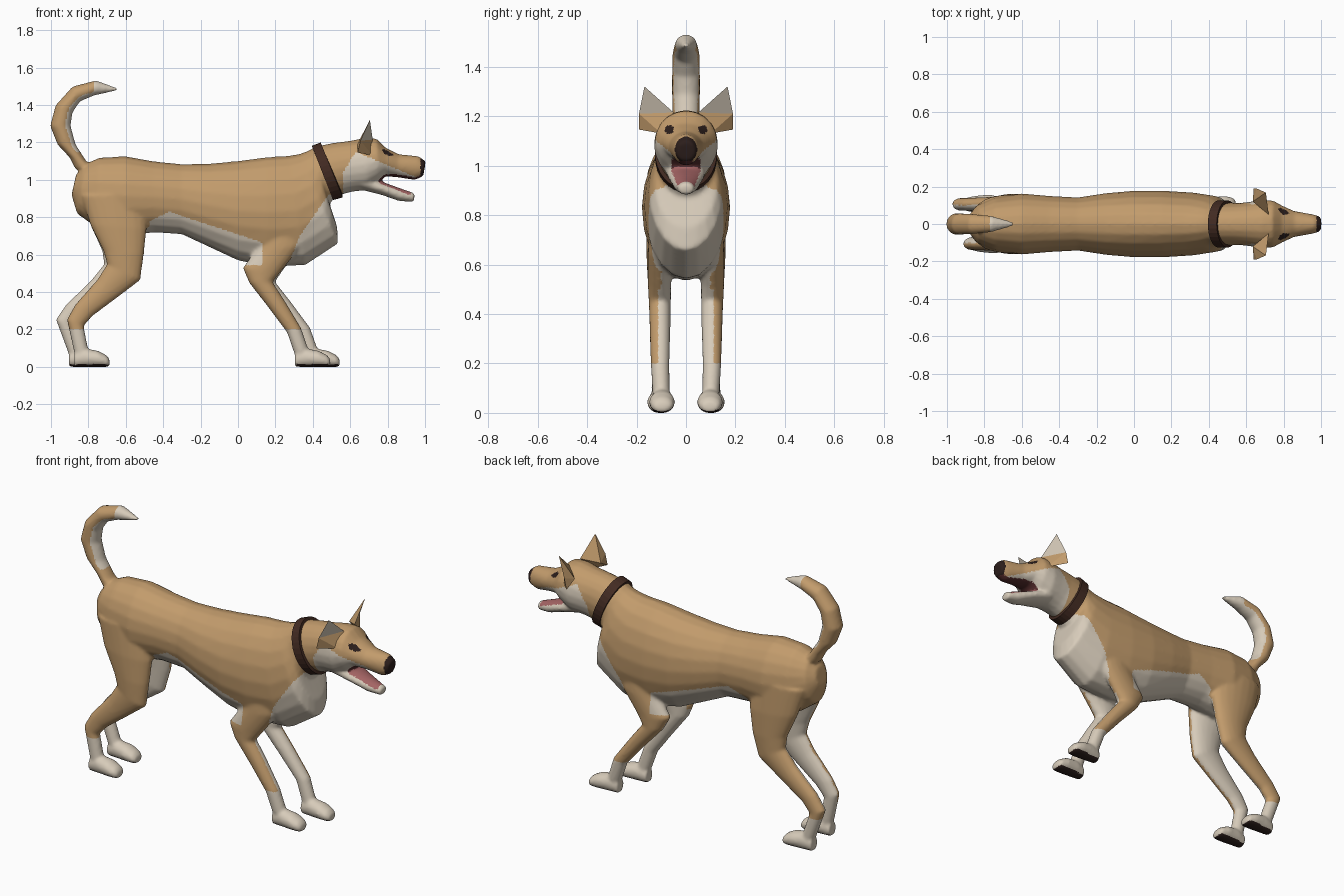
import bpy, bmesh, math
from mathutils import Vector


def material(name, rgb):
    m = bpy.data.materials.new(name)
    m.diffuse_color = (*rgb, 1)
    return m


COAT = material("tan_coat", (0.54, 0.33, 0.15))
CREAM = material("cream_fur", (0.68, 0.60, 0.49))
DARK = material("dark_nose_and_pads", (0.025, 0.013, 0.011))
MOUTH = material("dark_mouth", (0.09, 0.025, 0.025))
PINK = material("pink_tongue", (0.38, 0.13, 0.13))
LEATHER = material("brown_collar", (0.055, 0.024, 0.016))


def loft(bm, rings, n=20):
    """Skin elliptical rings: (ax, az, bx, bz, y, half width)."""
    loops = []
    for ax, az, bx, bz, y, hw in rings:
        loop = []
        for i in range(n):
            t = 2 * math.pi * i / n
            c, s = math.cos(t) / 2, math.sin(t)
            loop.append(bm.verts.new(((ax + bx) / 2 + c * (ax - bx), y + s * hw,
                                      (az + bz) / 2 + c * (az - bz))))
        loops.append(loop)
    faces = [bm.faces.new(loops[0]), bm.faces.new(loops[-1])]
    for p, q in zip(loops, loops[1:]):
        for i in range(n):
            j = (i + 1) % n
            faces.append(bm.faces.new((p[i], p[j], q[j], q[i])))
    bmesh.ops.recalc_face_normals(bm, faces=faces)


def make_object(name, bm, mats):
    me = bpy.data.meshes.new(name)
    bm.to_mesh(me)
    bm.free()
    for m in mats:
        me.materials.append(m)
    ob = bpy.data.objects.new(name, me)
    bpy.context.collection.objects.link(ob)
    return ob


# torso, neck and head: top x,z  bottom x,z  half width
TRUNK = [
    (-.865, 1.03, -.89, .92, .05), (-.82, 1.085, -.86, .82, .10),
    (-.74, 1.12, -.75, .74, .142), (-.6, 1.127, -.6, .70, .163),
    (-.45, 1.10, -.45, .72, .15), (-.3, 1.085, -.3, .71, .142),
    (-.15, 1.088, -.15, .64, .165), (0, 1.102, 0, .57, .178),
    (.15, 1.122, .16, .535, .178), (.27, 1.13, .36, .545, .168),
    (.33, 1.14, .535, .66, .15), (.37, 1.155, .53, .75, .132),
    (.40, 1.17, .49, .87, .118), (.44, 1.185, .52, .912, .112),
    (.52, 1.20, .60, .935, .112), (.60, 1.21, .63, .94, .118),
    (.68, 1.226, .69, .945, .13), (.74, 1.222, .75, .985, .125),
    (.79, 1.172, .79, 1.02, .10), (.86, 1.138, .85, 1.015, .07),
    (.965, 1.128, .945, 1.0, .052), (1.004, 1.10, .99, 1.02, .04)]
JAW = [(.66, 1.04, .67, .945, .09), (.78, .988, .77, .92, .072),
       (.87, .955, .86, .888, .052), (.945, .93, .94, .882, .03)]
# tail: outer x,z  inner x,z  half width
TAIL = [
    (-.87, 1.06, -.76, 1.06, .05), (-.90, 1.12, -.81, 1.10, .05),
    (-.965, 1.19, -.868, 1.19, .054), (-1.005, 1.29, -.895, 1.29, .057),
    (-.975, 1.40, -.885, 1.36, .057), (-.885, 1.50, -.845, 1.42, .054),
    (-.76, 1.533, -.77, 1.452, .044), (-.64, 1.49, -.65, 1.478, .01)]
# legs: front x,z  back x,z  y  half width
FORE = [
    (.37, .80, .14, .82, .095, .05), (.34, .65, .09, .62, .105, .05),
    (.23, .51, .025, .53, .107, .047), (.185, .455, .06, .45, .106, .045),
    (.25, .355, .165, .315, .105, .042), (.337, .21, .262, .185, .105, .038),
    (.378, .09, .305, .06, .1, .035)]
HIND = [
    (-.5, .92, -.84, .92, .085, .07), (-.488, .74, -.79, .76, .10, .062),
    (-.503, .6, -.72, .62, .107, .052), (-.522, .465, -.70, .55, .107, .046),
    (-.64, .375, -.755, .465, .106, .04), (-.775, .275, -.87, .335, .105, .035),
    (-.825, .22, -.915, .255, .105, .034), (-.80, .09, -.87, .05, .105, .035)]
PAW = [(.305, .08, .305, 0, .034), (.36, .10, .36, 0, .046),
       (.43, .088, .44, 0, .053), (.475, .065, .48, 0, .045),
       (.492, .045, .495, .006, .03)]


def fore_shift(z):
    return .05 * min(1, max(0, (.55 - z) / .35))


def hind_shift(z):
    return -.06 * max(0, 1 - abs(z - .26) / .4)


bm = bmesh.new()
for part in (TRUNK, JAW, TAIL):
    loft(bm, [(a, b, c, d, 0, w) for a, b, c, d, w in part])
for side in (-1, 1):
    for leg, shift, paw_dx, y in ((FORE, fore_shift, 0, .097), (HIND, hind_shift, -1.18, .105)):
        far = 1 if side > 0 else 0
        loft(bm, [(a + far * shift(b), b, c + far * shift(d), d, side * yy, w)
                  for a, b, c, d, yy, w in leg])
        dx = paw_dx + far * shift(.05)
        loft(bm, [(a + dx, b, c + dx, d, side * y, w) for a, b, c, d, w in PAW])
dog = make_object("dog_body", bm, [])

# blend all the lofts into one skin
rm = dog.modifiers.new("blend", 'REMESH')
rm.mode = 'VOXEL'
rm.voxel_size = .009
sm = dog.modifiers.new("soften", 'SMOOTH')
sm.factor = .5
sm.iterations = 6
dg = bpy.context.evaluated_depsgraph_get()
skin = bpy.data.meshes.new_from_object(dog.evaluated_get(dg))
if len(skin.polygons) > 100:
    dog.modifiers.clear()
    dog.data = skin
me = dog.data
me.materials.clear()
for m in (COAT, CREAM, DARK, MOUTH, PINK):
    me.materials.append(m)
low = min(v.co.z for v in me.vertices)
for v in me.vertices:
    v.co.z -= low


def fur(c, n):
    """Marking for a face with centre c and normal n."""
    x, y, z = c
    ay, out = abs(y), n.y * (1 if y > 0 else -1)
    if z < .015 and n.z < -.6:                                   # pads
        return 2
    if x > .56 and z > .85:                                      # head
        if x > .72 and math.hypot(ay - .068, z - 1.146) < .018:
            return 2
        if x > .976 and z > 1.02:
            return 2
        if x > .74 and z < 1.035 and ay < .06 - (x - .75) * .15:
            if n.z > .35 and x < .925:
                return 4
            if (n.z < -.65 and z > .985) or (n.x > .5 and x < .82):
                return 3
        edge = 1.15 - .42 * (x - .63) if x > .63 else 1.15 - 1.6 * (.63 - x)
        return 1 if z < edge else 0
    if x < -.6 and z > 1.13:                                     # tail
        if x > -.77:
            return 1
        d = Vector((-.78 - x, 0, 1.31 - z)).normalized()
        return 1 if z > 1.15 and n.dot(d) > .5 else 0
    if z < .2:                                                   # feet
        return 1
    if x < -.47:                                                 # hind legs
        if z < .5:
            return 1 if ay < .1 else 0
        return 1 if z < .75 and (out < -.2 or ay < .085) else 0
    if z < .5:                                                   # forelegs
        return 1 if ay < .115 else 0
    chest = .33 + (z - .7) * (.7 if z > .7 else .4)
    if z < .92 and x > chest:
        return 1
    if x < .13:                                                  # belly
        edge = .83 - .33 * (x + .37) if x > -.37 else .83 + .5 * (x + .37)
        return 1 if .545 < z < edge or ay < .08 and z < edge else 0
    return 1 if z < .68 and ay < .1 else 0                       # between forelegs


for p in me.polygons:
    p.material_index = fur(p.center, p.normal)
    p.use_smooth = True

# collar
bm = bmesh.new()
loft(bm, [(.398, 1.172, .508, .905, 0, .118), (.395, 1.182, .508, .892, 0, .126),
          (.442, 1.2, .56, .906, 0, .126), (.445, 1.19, .56, .92, 0, .116)], 32)
collar = make_object("collar", bm, [LEATHER])

# ears: cream inside, tan back
for side, label in ((-1, "right"), (1, "left")):
    bm = bmesh.new()
    pts = [(.72, .05, 1.215), (.655, .19, 1.21), (.64, .19, 1.146),
           (.72, .10, 1.13), (.705, .168, 1.32), (.635, .12, 1.185)]
    A, B, C, D, T, K = [bm.verts.new((x, y * side, z)) for x, y, z in pts]
    inner = bm.faces.new((A, B, T))
    for f in ((A, D, B), (D, C, B), (A, K, T), (B, K, T), (C, K, B), (D, K, C), (A, K, D)):
        bm.faces.new(f)
    inner.material_index = 1
    bmesh.ops.recalc_face_normals(bm, faces=bm.faces)
    make_object(label + "_ear", bm, [COAT, CREAM])
